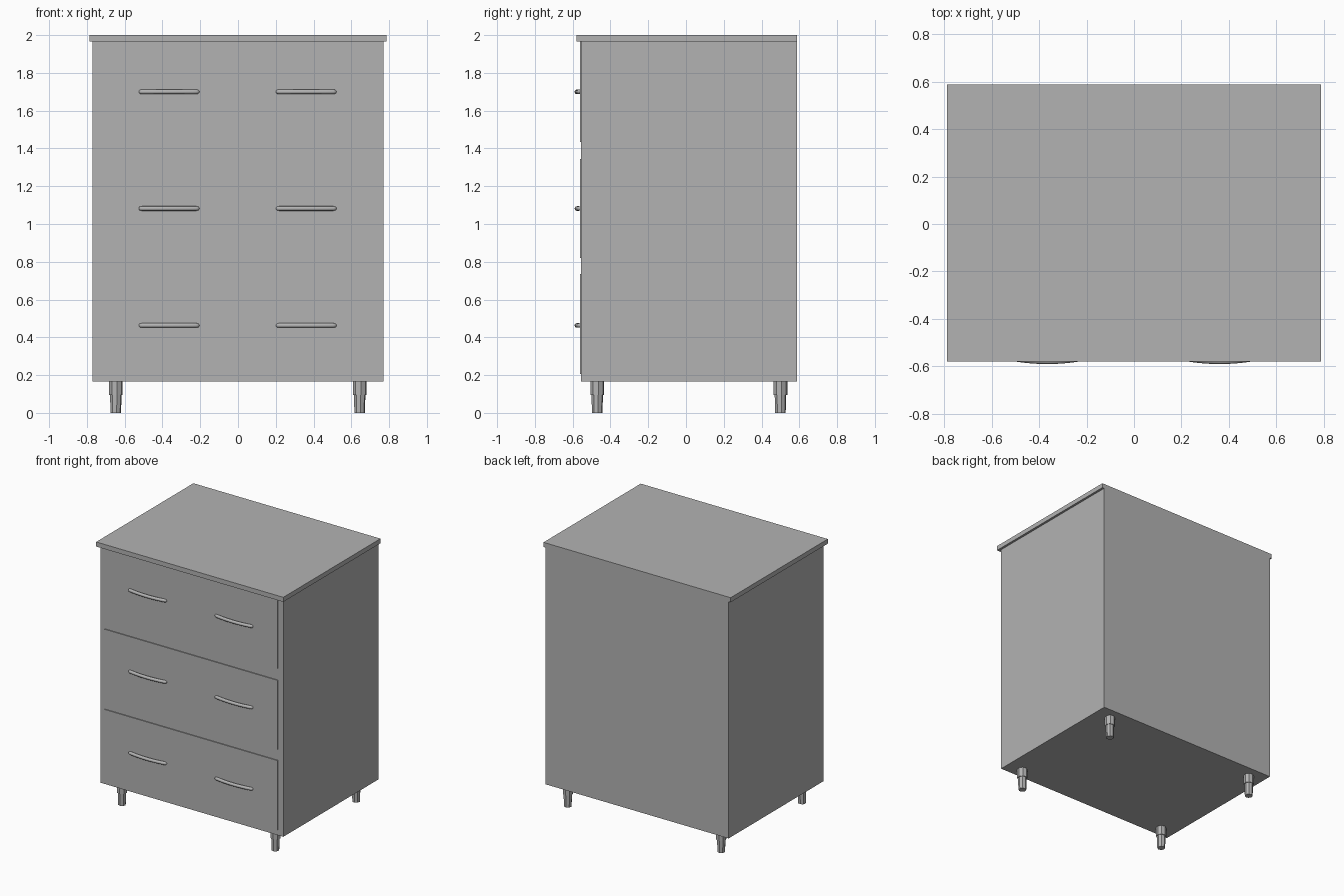
import bpy, bmesh, math
from mathutils import Matrix

if "Cube" in bpy.data.objects:
    bpy.data.objects.remove(bpy.data.objects["Cube"])

grey = bpy.data.materials.new("plain grey")
grey.diffuse_color = (0.45, 0.45, 0.45, 1)
grey.use_nodes = True
grey.node_tree.nodes["Principled BSDF"].inputs["Base Color"].default_value = grey.diffuse_color


def finish(name, bm):
    mesh = bpy.data.meshes.new(name)
    bmesh.ops.recalc_face_normals(bm, faces=bm.faces)
    bm.to_mesh(mesh)
    bm.free()
    mesh.materials.append(grey)
    ob = bpy.data.objects.new(name, mesh)
    bpy.context.collection.objects.link(ob)
    return ob


def box(name, x, y, z):
    """Box from (min, max) pairs on each axis."""
    bm = bmesh.new()
    bmesh.ops.create_cube(bm, size=1)
    for v in bm.verts:
        v.co = [sum(r) / 2 + c * (r[1] - r[0]) for r, c in zip((x, y, z), v.co)]
    return finish(name, bm)


def leg(name, x, y):
    """Wide collar above a slimmer, slightly tapered foot."""
    bm = bmesh.new()
    for r_low, r_high, z0, z1 in ((0.028, 0.031, 0, 0.095), (0.037, 0.037, 0.095, 0.167)):
        place = Matrix.Translation((x, y, (z0 + z1) / 2)) @ Matrix.Rotation(math.radians(10), 4, 'Z')
        bmesh.ops.create_cone(bm, cap_ends=True, segments=8, radius1=r_low,
                              radius2=r_high, depth=z1 - z0, matrix=place)
    return finish(name, bm)


def handle(name, x, z):
    """Bowed round bar with rounded ends: rings swept along an arc."""
    bm = bmesh.new()
    half, radius, sides = 0.16, 0.012, 12
    steps = [-1, -0.987, -0.963] + [i / 6 * 0.9 for i in range(-6, 7)] + [0.963, 0.987, 1]
    rings = []
    for t in steps:
        end = (1 - abs(t)) * half                      # distance from the tip
        r = radius if end >= radius else max(0.003, math.sqrt(radius**2 - (radius - end)**2))
        yc = -0.563 - 0.015 * (1 - t * t)
        rings.append([bm.verts.new((x + t * half,
                                    yc + r * math.cos(2 * math.pi * k / sides),
                                    z + r * math.sin(2 * math.pi * k / sides)))
                      for k in range(sides)])
    for a, b in zip(rings, rings[1:]):
        for k in range(sides):
            n = (k + 1) % sides
            bm.faces.new((a[k], a[n], b[n], b[k])).smooth = True
    bm.faces.new(rings[0])
    bm.faces.new(rings[-1])
    return finish(name, bm)


# Carcass and overhanging top
box("cabinet_body", (-0.77, 0.77), (-0.555, 0.588), (0.165, 1.965))
box("top_panel", (-0.787, 0.787), (-0.58, 0.588), (1.965, 2.0))

# Three drawer fronts, each with two handles
for i, (z0, z1, zh) in enumerate(((0.205, 0.735, 0.463), (0.82, 1.345, 1.082), (1.435, 1.965, 1.70)), 1):
    box(f"drawer_front_{i}", (-0.73, 0.726), (-0.562, -0.55), (z0, z1))
    handle(f"left_handle_{i}", -0.365, zh)
    handle(f"right_handle_{i}", 0.361, zh)

# Four legs
for side, x in (("left", -0.647), ("right", 0.644)):
    for end, y in (("front", -0.47), ("back", 0.50)):
        leg(f"{end}_{side}_leg", x, y)
